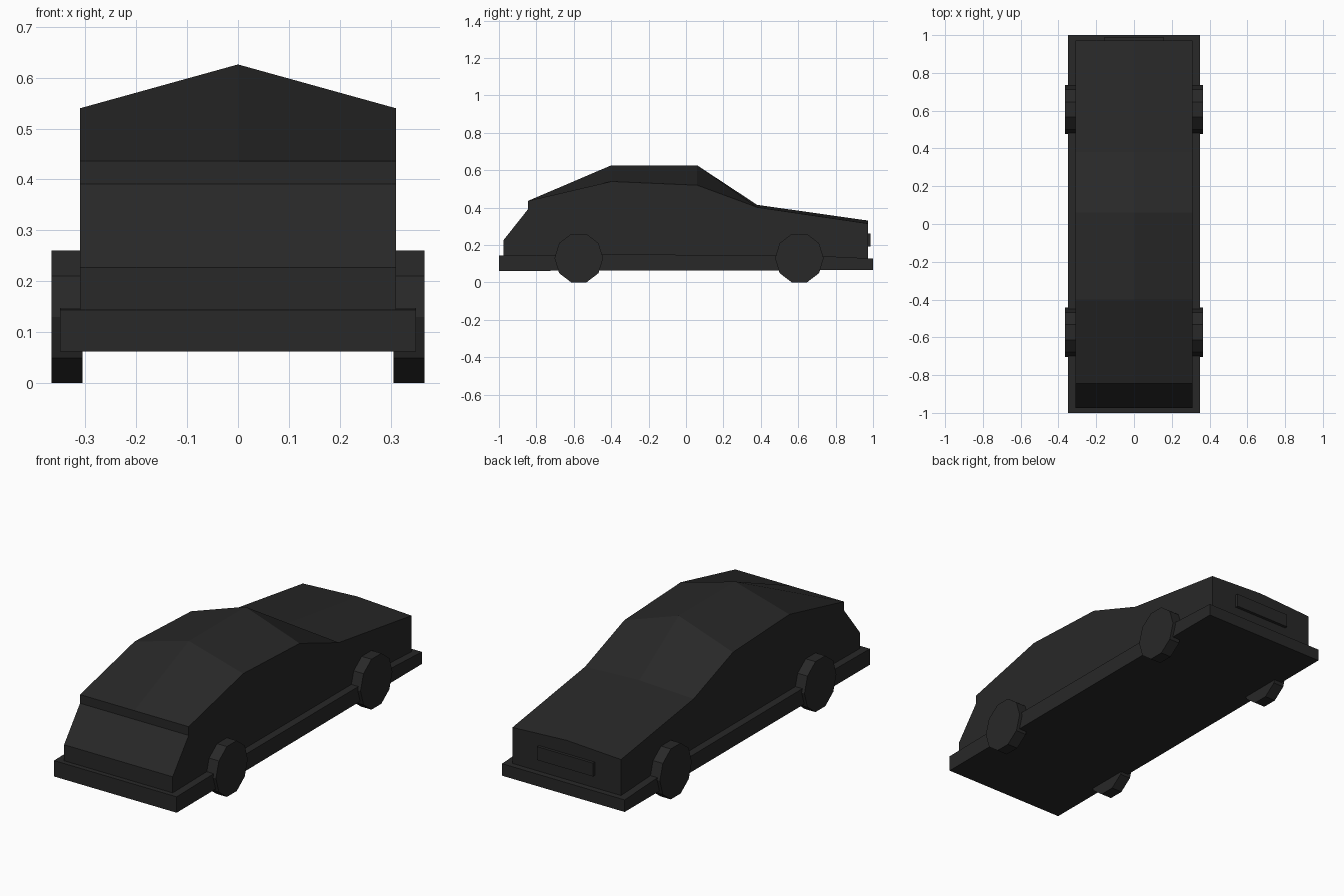
import bpy, bmesh, math

if "Cube" in bpy.data.objects:
    bpy.data.objects.remove(bpy.data.objects["Cube"])

black = bpy.data.materials.new("charcoal black")
black.diffuse_color = (0.021, 0.021, 0.021, 1)
black.use_nodes = True
black.node_tree.nodes["Principled BSDF"].inputs["Base Color"].default_value = black.diffuse_color


def finish(name, bm):
    bmesh.ops.recalc_face_normals(bm, faces=bm.faces)
    me = bpy.data.meshes.new(name)
    bm.to_mesh(me)
    bm.free()
    me.materials.append(black)
    ob = bpy.data.objects.new(name, me)
    bpy.context.collection.objects.link(ob)
    return ob


def loft(name, half, stations):
    """Side profile of (y, edge z, centre z) swept across x with a centre ridge."""
    bm = bmesh.new()
    rows = [[bm.verts.new((-half, y, ze)), bm.verts.new((0, y, zc)),
             bm.verts.new((half, y, ze))] for y, ze, zc in stations]
    for a, b in zip(rows, rows[1:] + rows[:1]):
        for i in range(2):
            bm.faces.new((a[i], a[i + 1], b[i + 1], b[i]))
    for i in (0, 2):
        bm.faces.new([r[i] for r in rows])
    return finish(name, bm)


# Body shell with a ridged roof and bonnet
loft("body", 0.31, [
    (-0.975, 0.10, 0.10), (-0.975, 0.227, 0.227), (-0.845, 0.391, 0.391),
    (-0.845, 0.436, 0.436), (-0.40, 0.54, 0.626), (0.06, 0.52, 0.626),
    (0.38, 0.402, 0.415), (0.972, 0.315, 0.331), (0.972, 0.10, 0.10)])

# Skirt and bumper slab
loft("skirt", 0.35, [(y, z, z) for y, z in [
    (-1, 0.062), (-1, 0.144), (-0.6, 0.149), (0.6, 0.147), (1, 0.128), (1, 0.066)]])

# Raised plate on the tail
loft("tail_plate", 0.16, [(y, z, z) for y, z in [
    (0.96, 0.193), (0.96, 0.262), (0.987, 0.262), (0.987, 0.193)]])

# Ten-sided wheels
for end, y in (("front", -0.573), ("back", 0.606)):
    for side, s in (("left", -1), ("right", 1)):
        bm = bmesh.new()
        rings = [[bm.verts.new((s * x, y + 0.13 * math.cos(k * math.tau / 10),
                                0.13 + 0.1367 * math.sin(k * math.tau / 10)))
                  for k in range(10)] for x in (0.306, 0.366)]
        for r in rings:
            bm.faces.new(r)
        for k in range(10):
            j = (k + 1) % 10
            bm.faces.new((rings[0][k], rings[0][j], rings[1][j], rings[1][k]))
        finish(f"{end}_{side}_wheel", bm)
